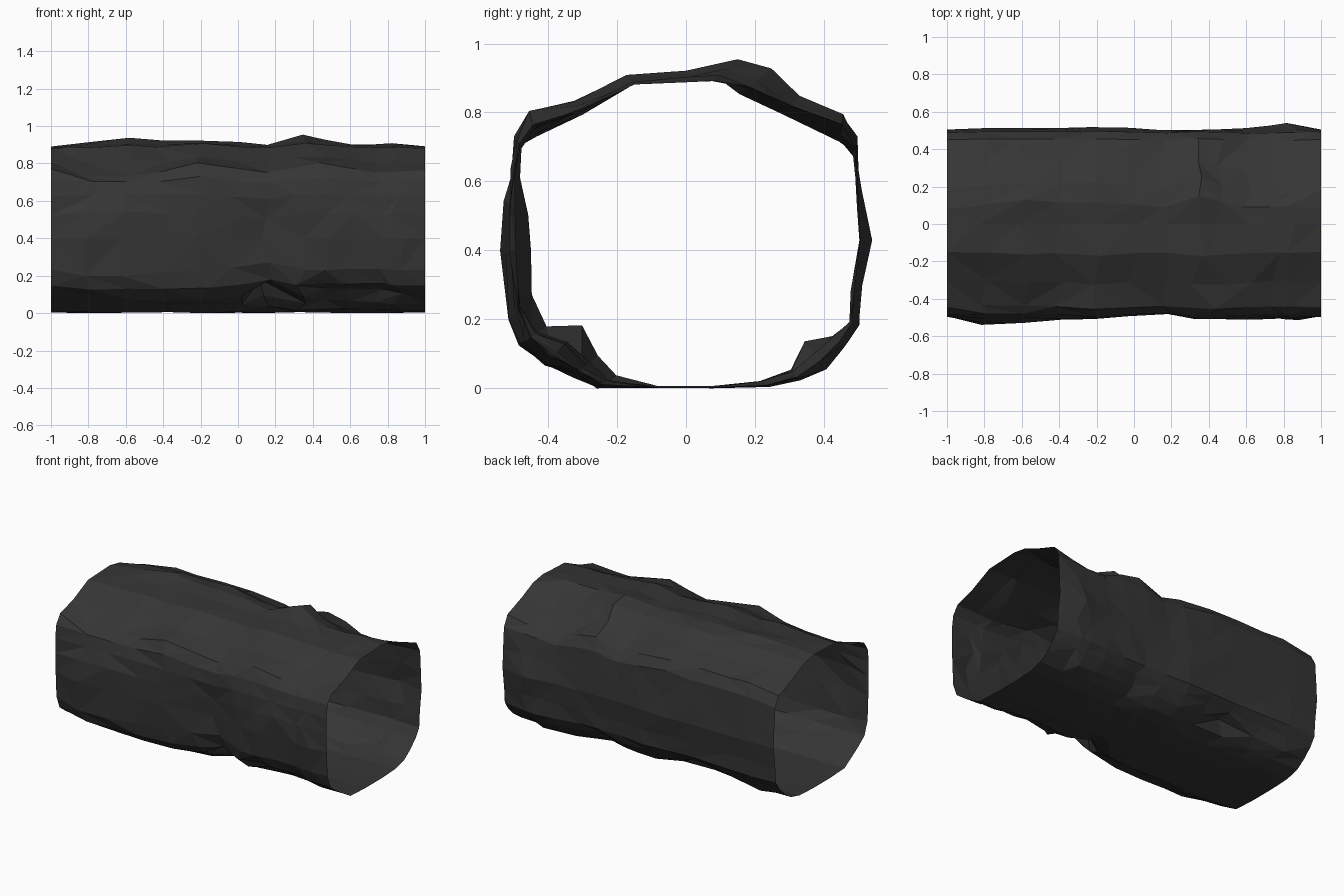
import bpy, bmesh, random

random.seed(4)

# Cross-section as tightest (y, z) and widest (y, z) positions of each point
ring = [
    (-.20, .04, -.26, 0), (-.25, .10, -.33, .03), (-.30, .185, -.415, .06),
    (-.39, .19, -.485, .125), (-.44, .28, -.515, .20), (-.44, .40, -.54, .40),
    (-.45, .50, -.54, .55), (-.47, .60, -.52, .65), (-.455, .66, -.51, .75),
    (-.425, .70, -.46, .82), (-.29, .78, -.335, .85), (-.14, .87, -.18, .92),
    (0, .885, 0, .925), (.07, .885, .15, .955), (.15, .85, .25, .93),
    (.27, .79, .33, .85), (.44, .69, .46, .82), (.475, .63, .505, .765),
    (.49, .50, .515, .60), (.49, .43, .54, .43), (.47, .28, .515, .30),
    (.45, .20, .515, .18), (.40, .17, .48, .11), (.33, .155, .42, .04),
    (.29, .07, .34, .015), (.20, .03, .25, 0), (.08, .01, .08, 0), (-.08, .01, -.08, 0),
]
stations = [-1, -.8, -.6, -.4, -.2, 0, .15, .33, .45, .6, .75, .85, 1]

# How far each side bulges (0 tight, 1 wide) along the tunnel, by ring position
bulge = [
    (2, [.72, .9, .95, .9, .9, .75, .1, .7, .4, .4, .5, .65, .72]),  # front foot
    (5.5, [.5, 1, .9, .75, .55, .3, 0, .6, .65, .65, .65, .7, .5]),  # front wall
    (9, [.6, .2, .4, .5, .8, .6, .5, .7, .8, .6, .5, .5, .55]),      # front shoulder
    (12.5, [0, .35, .65, .4, .6, .3, .2, 1, .55, .3, .2, .4, 0]),    # roof
    (15.5, [.55, .75, .8, .8, .85, .6, .4, .9, .6, .15, 0, .15, .65]),  # back shoulder
    (19, [.3, .4, .5, .5, .5, .5, .2, .2, .3, .5, .8, 1, .3]),       # back wall
    (23, [.65, .75, .5, .2, .4, .7, .7, .4, .6, .9, .8, .7, .65]),   # back foot
]


def bulge_at(j, i):
    if j <= bulge[0][0]:
        return bulge[0][1][i]
    for (a, ta), (b, tb) in zip(bulge, bulge[1:]):
        if j <= b:
            f = (j - a) / (b - a)
            return ta[i] + (tb[i] - ta[i]) * f
    return bulge[-1][1][i]


# Rough rock tube, open at both ends
bm = bmesh.new()
rows = []
for i, x in enumerate(stations):
    inner = 0 < i < len(stations) - 1
    row = []
    for j, (y0, z0, y1, z1) in enumerate(ring):
        t = bulge_at(j, i)
        dx = 0
        if inner:
            t = min(1, max(0, t + random.uniform(-.09, .09)))
            dx = random.uniform(-.035, .035)
        row.append(bm.verts.new((x + dx, y0 + (y1 - y0) * t, z0 + (z1 - z0) * t)))
    rows.append(row)

n = len(ring)
for a, b in zip(rows, rows[1:]):
    for j in range(n):
        k = (j + 1) % n
        if random.random() < .5:
            bm.faces.new((a[j], a[k], b[k]))
            bm.faces.new((a[j], b[k], b[j]))
        else:
            bm.faces.new((a[j], a[k], b[j]))
            bm.faces.new((a[k], b[k], b[j]))

# Make the faces point outwards
bm.normal_update()
if sum(f.normal.y * f.calc_center_median().y for f in bm.faces) < 0:
    bmesh.ops.reverse_faces(bm, faces=bm.faces[:])

# Put the lowest point on the ground
low = min(v.co.z for v in bm.verts)
for v in bm.verts:
    v.co.z -= low

mesh = bpy.data.meshes.new("cave_tunnel")
bm.to_mesh(mesh)
bm.free()
tunnel = bpy.data.objects.new("cave_tunnel", mesh)
bpy.context.collection.objects.link(tunnel)

rock = bpy.data.materials.new("dark grey rock")
rock.diffuse_color = (.036, .036, .036, 1)
mesh.materials.append(rock)
